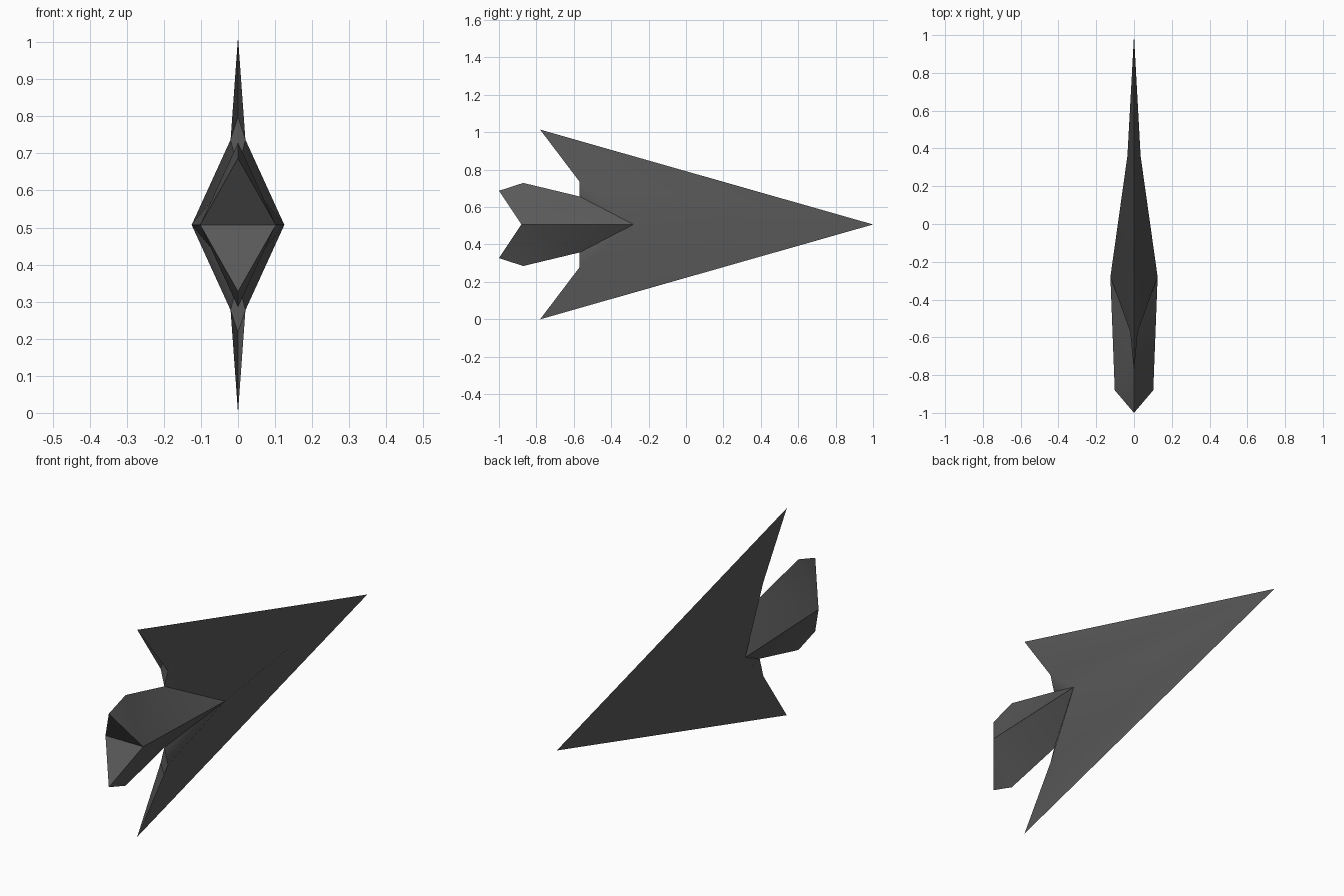
import bpy, bmesh, math

if "Cube" in bpy.data.objects:
    bpy.data.objects.remove(bpy.data.objects["Cube"])

CENTRE_Z = 0.507

grey = bpy.data.materials.new("dark_grey")
grey.diffuse_color = (0.10, 0.10, 0.10, 1)
grey.use_nodes = True
grey.node_tree.nodes["Principled BSDF"].inputs["Base Color"].default_value = grey.diffuse_color

# Key points of one quarter (x >= 0, z above the centre plane)
P = dict(
    nose=(0, 1, 0), wing_tip=(0, -0.78, 0.507), notch=(0, -0.57, 0.29),
    root=(0, -0.57, 0.15), fin_base=(0.02, -0.57, 0.23),
    spine=(0.035, 0.36, 0), shoulder=(0.125, -0.28, 0), core=(0, -0.57, 0),
    tail_top=(0, -0.87, 0.222), tail_end=(0, -1, 0.18),
    tail_side=(0.102, -0.88, 0), tail_mid=(0, -0.88, 0),
)


def quarter_part(name, faces):
    """Mirror quarter faces over x and z, weld them into a closed shell."""
    bm = bmesh.new()
    for sx in (1, -1):
        for sz in (1, -1):
            for f in faces:
                bm.faces.new([bm.verts.new((P[k][0] * sx, P[k][1], P[k][2] * sz))
                              for k in f.split()])
    bmesh.ops.remove_doubles(bm, verts=bm.verts, dist=1e-5)
    bmesh.ops.triangulate(bm, faces=bm.faces)
    bmesh.ops.recalc_face_normals(bm, faces=bm.faces)
    me = bpy.data.meshes.new(name)
    bm.to_mesh(me)
    bm.free()
    me.materials.append(grey)
    ob = bpy.data.objects.new(name, me)
    bpy.context.collection.objects.link(ob)
    ob.location.z = CENTRE_Z
    bpy.ops.object.select_all(action='DESELECT')
    ob.select_set(True)
    bpy.context.view_layer.objects.active = ob
    bpy.ops.object.shade_smooth_by_angle(angle=math.radians(60))
    return ob


# Arrow-shaped hull with thin upper and lower fins
quarter_part("finned_hull", [
    "nose wing_tip fin_base", "wing_tip notch fin_base",
    "nose fin_base spine", "spine fin_base shoulder",
    "fin_base notch root", "fin_base root shoulder",
    "shoulder root core",
])

# Diamond-section tail with a folded end
quarter_part("tail", [
    "shoulder root core", "shoulder tail_side tail_top root",
    "tail_side tail_end tail_top", "tail_side tail_mid tail_end",
])
